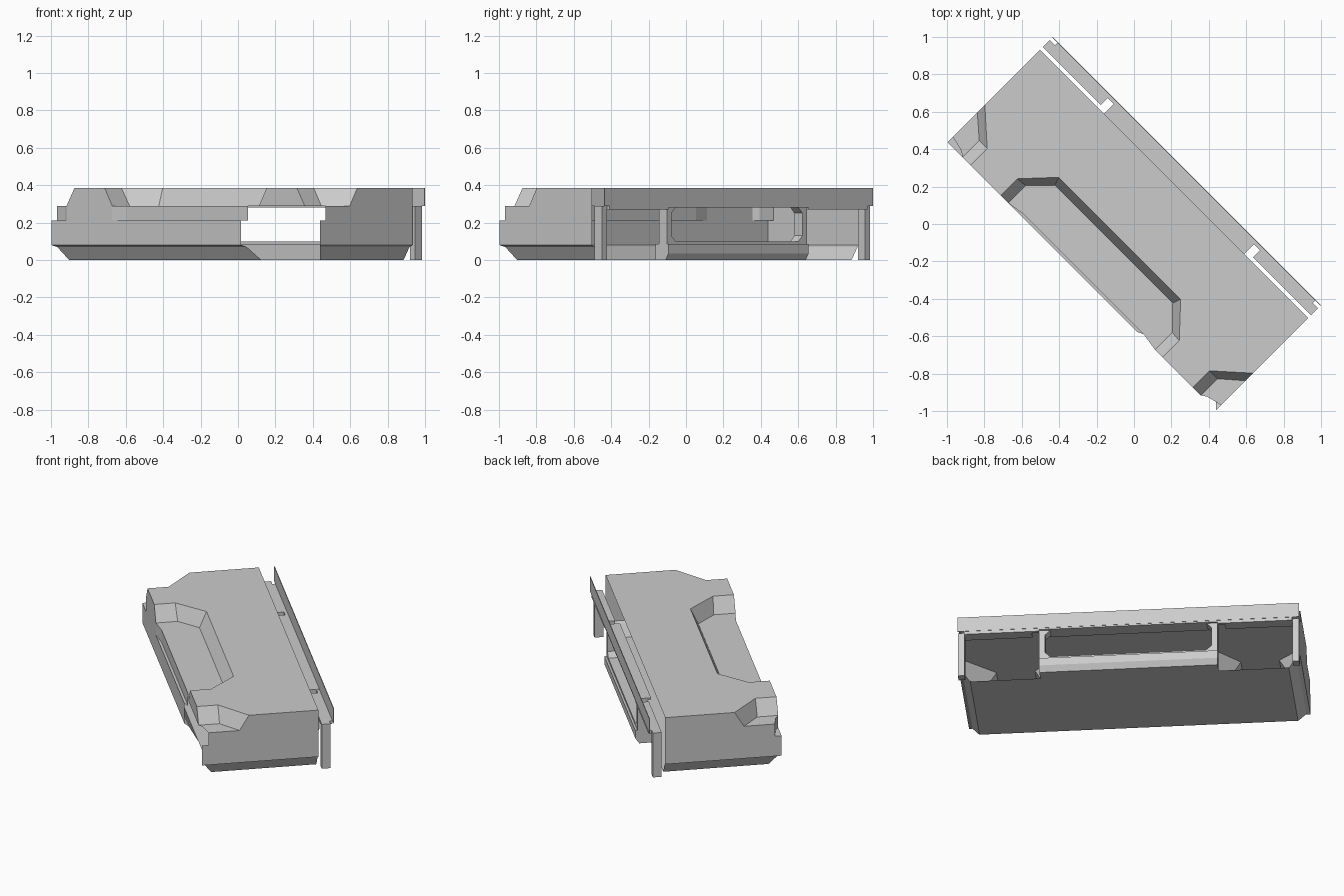
import bpy, bmesh, math
from mathutils import Matrix

if "Cube" in bpy.data.objects:
    bpy.data.objects.remove(bpy.data.objects["Cube"])

# everything is laid out along local axes, then turned 45 degrees
TURN = Matrix.Rotation(math.radians(-45), 4, 'Z')


def finish(bm, name):
    bmesh.ops.remove_doubles(bm, verts=bm.verts, dist=0.0005)
    bmesh.ops.recalc_face_normals(bm, faces=bm.faces)
    bm.transform(TURN)
    me = bpy.data.meshes.new(name)
    bm.to_mesh(me)
    bm.free()
    ob = bpy.data.objects.new(name, me)
    bpy.context.collection.objects.link(ob)
    return ob


def face(bm, pts):
    bm.faces.new([bm.verts.new(p) for p in pts])


def at(path, z):
    return [(u, v, z) for u, v in path]


def strip(bm, a, b):
    for i in range(len(a) - 1):
        face(bm, [a[i], a[i + 1], b[i + 1], b[i]])


def mirrored(half):
    return half + [(-u, v) for u, v in reversed(half)]


def box(name, u0, u1, v0, v1, z0, z1):
    prism(name, u0, u1, [(v0, z0), (v1, z0), (v1, z1), (v0, z1)])


def prism(name, u0, u1, profile):
    bm = bmesh.new()
    a = [(u0, v, z) for v, z in profile]
    b = [(u1, v, z) for v, z in profile]
    face(bm, a)
    face(bm, b[::-1])
    strip(bm, a + a[:1], b + b[:1])
    finish(bm, name)


E, B, F = 1.015, 0.304, -0.396      # end, back and front planes

# upper cover: flat top with sloped notches, notch floors
top = mirrored([(E, B), (E, -.113), (.841, -.269), (.841, F), (.612, F), (.612, -.27), (.461, -.108)])
foot = mirrored([(E, B), (E, -.17), (.9, -.27), (.9, F), (.555, F), (.555, -.265), (.446, -.153)])
bm = bmesh.new()
face(bm, at(top, .385))
strip(bm, at(top, .385), at(foot, .29))
corner = [(E, -.17), (.9, -.27), (.9, F), (.93, -.376), (E, -.355)]
for s in (1, -1):
    face(bm, at([(s * u, v) for u, v in corner], .29))
face(bm, at(mirrored([(.454, -.38), (.555, F), (.555, -.265), (.446, -.153)]), .29))
finish(bm, "upper_cover")

# shell walls, open at the back and at the front right
bm = bmesh.new()
left_wall = [(-E, B), (-E, -.355), (-.93, -.376), (-.9, F), (-.555, F), (-.454, -.38), (.454, -.38)]
right_wall = [(E, -.355), (E, B)]
for path in (left_wall, right_wall):
    strip(bm, at(path, .21), at(path, .29))
face(bm, at([(-E, F), (.42, F), (.454, -.38)] + left_wall[-2:0:-1], .21))


def ring(inset, cut, z):
    e, f = E - inset, F + inset
    return at([(-e, B), (-e, f), (cut, f)], z), at([(e, f), (e, B)], z)


levels = [ring(0, .42, .21), ring(0, .42, .08), ring(.022, .44, .07), ring(.063, .5, .006), ring(.068, .505, 0)]
for lo, hi in zip(levels, levels[1:]):
    for a, b in zip(lo, hi):
        strip(bm, a, b)
e, f = E - .068, F + .068
face(bm, at([(-e, B), (-e, f), (e, f), (e, B)], 0))
finish(bm, "shell_and_base")

# window frame in the middle of the back
bm = bmesh.new()
w, z0, z1, c = .495, .1, .28, .03
hole = [(w, z0 + c), (w, z1 - c), (w - c, z1), (-w + c, z1), (-w, z1 - c), (-w, z0 + c), (-w + c, z0), (w - c, z0)]
rim = [(.53, z0 + c), (.53, .29), (.53, .29), (-.53, .29), (-.53, .29), (-.53, .08), (-.53, .08), (.53, .08)]
rim = [(.53, z0 + c), (.53, z1 - c), (.53, .29), (-.53, .29), (-.53, z1 - c), (-.53, z0 + c), (-.53, .08), (.53, .08)]
loops = [[(u, v, z) for u, z in path + path[:1]] for v in (.325, .385) for path in (rim, hole)]
for i, j in ((0, 1), (1, 3), (3, 2), (2, 0)):
    strip(bm, loops[i], loops[j])
finish(bm, "window_frame")

# sill, rear plate, rails and end posts
prism("window_sill", -.53, .53, [(.3, 0), (.375, 0), (.398, .035), (.398, .085), (.3, .085)])
box("rear_plate", -E, E, .396, .4, .29, .385)
box("rail_middle", -.53, .53, B, .398, .28, .292)
for s, side in ((1, "right"), (-1, "left")):
    box("rail_" + side, s * .575, s * .975, .325, .398, .27, .29)
    box("rail_lip_" + side, s * .53, s * .575, .378, .398, .27, .29)
    box("end_post_" + side, s * .975, s * E, .325, .378, 0, .29)
